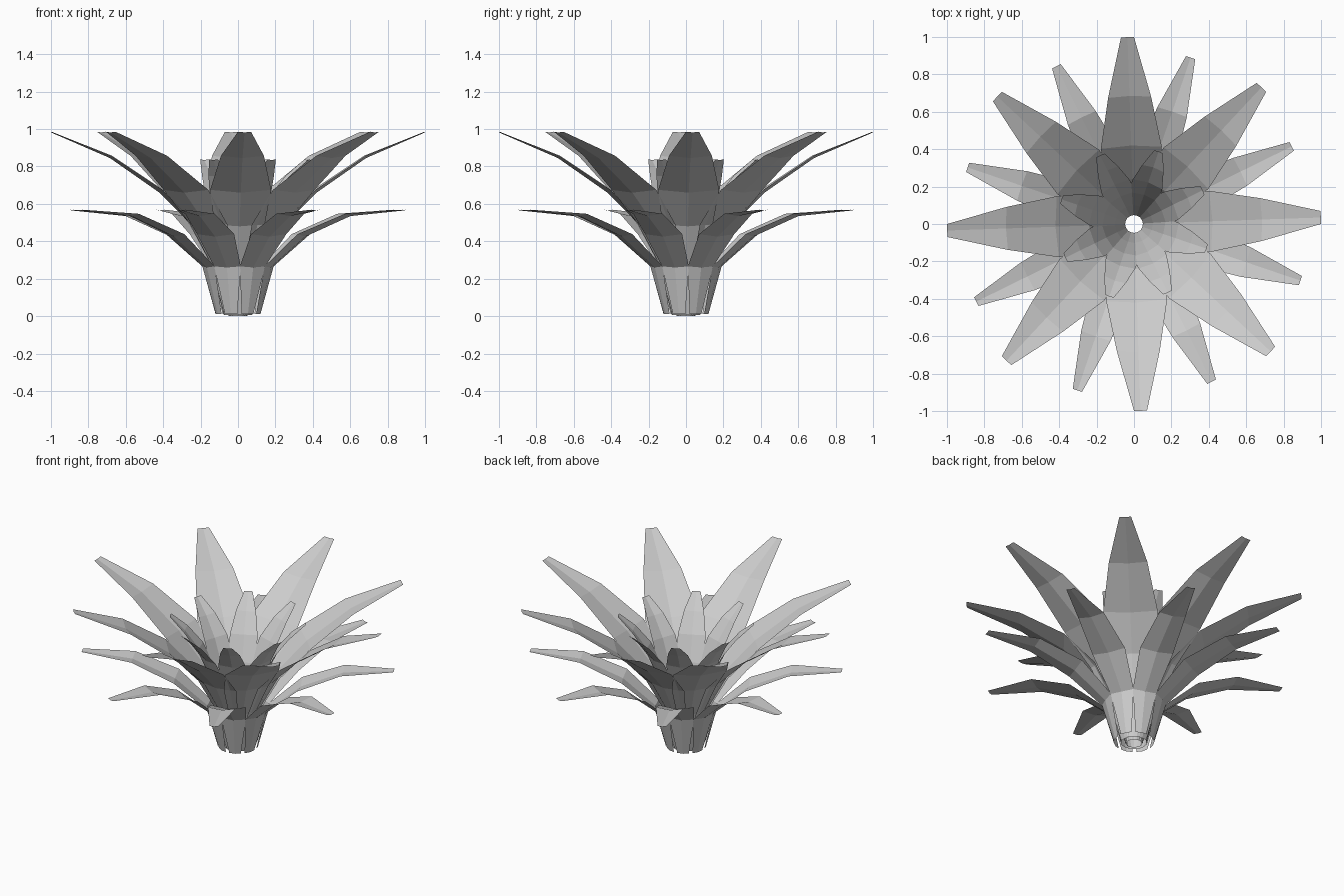
import bpy, bmesh, math
from mathutils import Vector, Matrix

if "Cube" in bpy.data.objects:
    bpy.data.objects.remove(bpy.data.objects["Cube"])


def leaf_ring(name, rows, count, start_deg, fold):
    """Ring of folded leaves; rows are (radius, height, half width) along the leaf."""
    bm = bmesh.new()
    for k in range(count):
        rot = Matrix.Rotation(math.radians(start_deg) + k * math.tau / count, 3, 'Z')
        loops = []
        for i, (r, z, w) in enumerate(rows):
            a, b = rows[max(i - 1, 0)], rows[min(i + 1, len(rows) - 1)]
            t = Vector((b[0] - a[0], 0, b[1] - a[1])).normalized()
            up = Vector((-t.z, 0, t.x))            # inner / upper side of the leaf
            lift = up * fold * w
            c = Vector((r, 0, z))
            pts = (c + lift + Vector((0, -w, 0)), c, c + lift + Vector((0, w, 0)))
            loops.append([bm.verts.new(rot @ p) for p in pts])
        for lo, hi in zip(loops, loops[1:]):
            for j in range(2):
                bm.faces.new((lo[j], hi[j], hi[j + 1], lo[j + 1]))
    mesh = bpy.data.meshes.new(name)
    bm.to_mesh(mesh)
    bm.free()
    obj = bpy.data.objects.new(name, mesh)
    bpy.context.collection.objects.link(obj)
    return obj


# large upright leaves
leaf_ring("large_leaves", [
    (0.075, 0.005, 0.035), (0.13, 0.27, 0.08), (0.24, 0.48, 0.135),
    (0.42, 0.66, 0.163), (0.685, 0.845, 0.115), (1.0, 0.982, 0.035)], 8, 2, 0.12)

# low spreading leaves
leaf_ring("low_leaves", [
    (0.12, 0.01, 0.035), (0.185, 0.26, 0.075), (0.38, 0.425, 0.105),
    (0.635, 0.535, 0.083), (0.94, 0.565, 0.026)], 8, 26.2, 0.15)

# steep inner leaves
leaf_ring("inner_leaves", [
    (0.047, 0.0, 0.028), (0.10, 0.25, 0.06), (0.165, 0.48, 0.085),
    (0.235, 0.63, 0.083), (0.32, 0.745, 0.06), (0.41, 0.835, 0.025)], 8, 26.2, 0.15)
